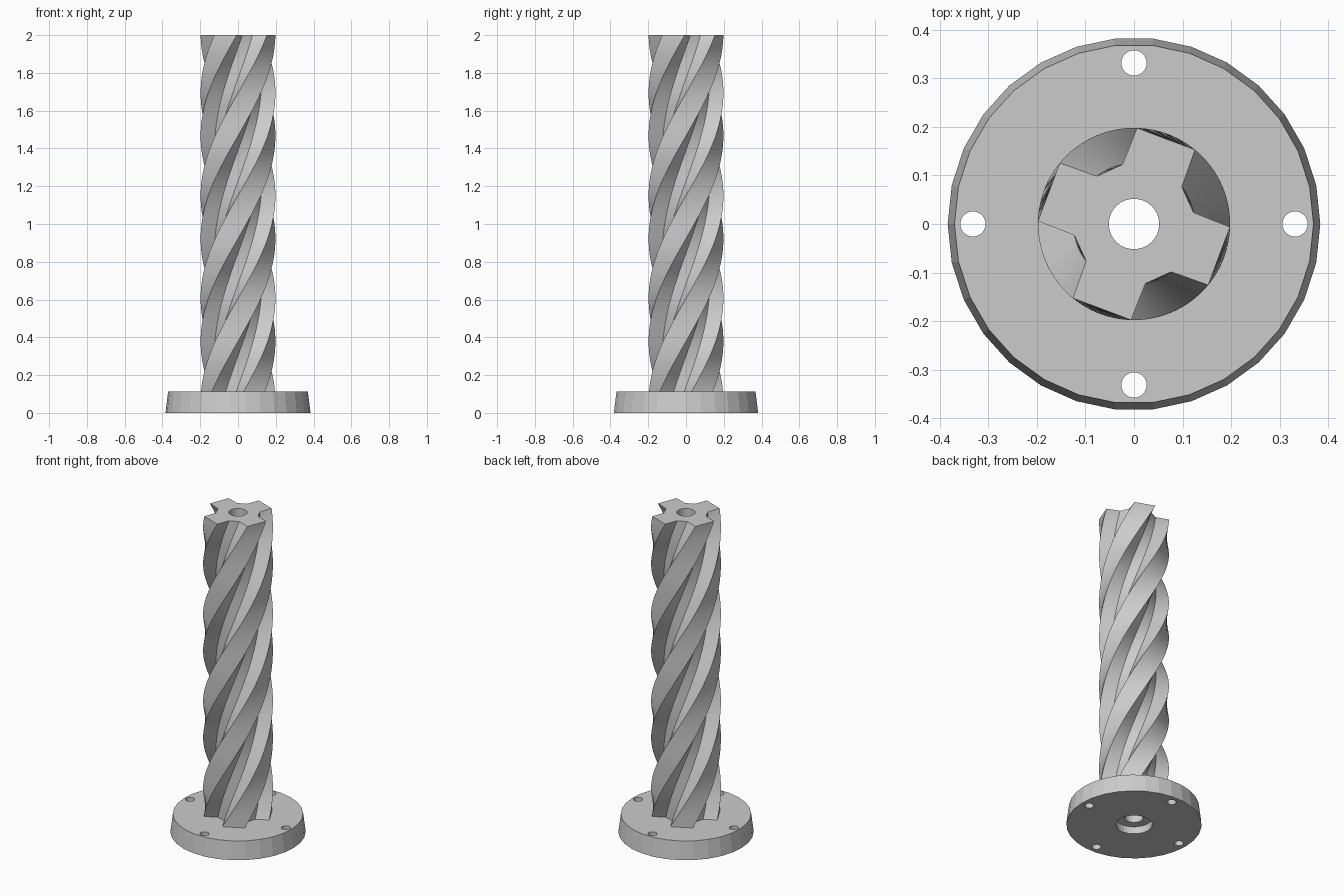
import bpy
import bmesh
from math import sin, cos, radians

if "Cube" in bpy.data.objects:
    bpy.data.objects.remove(bpy.data.objects["Cube"], do_unlink=True)

HEIGHT = 2.0
BASE_TOP = 0.114
BASE_SIDES = 30
BORE = 0.052
TWIST_RATE = 312 / (HEIGHT - BASE_TOP)   # degrees per unit of height
SLICES = 130

# Single grey for everything
grey = bpy.data.materials.new("plain_grey")
grey.use_nodes = True
COLOUR = (0.6, 0.6, 0.6, 1)
grey.diffuse_color = COLOUR
grey.node_tree.nodes["Principled BSDF"].inputs["Base Color"].default_value = COLOUR


def loft(name, rings):
    """Closed solid through a list of equal-length rings of points."""
    bm = bmesh.new()
    loops = [[bm.verts.new(p) for p in ring] for ring in rings]
    n = len(loops[0])
    for low, high in zip(loops, loops[1:]):
        for i in range(n):
            j = (i + 1) % n
            bm.faces.new((low[i], low[j], high[j], high[i]))
    bm.faces.new(loops[0][::-1])
    bm.faces.new(loops[-1])
    mesh = bpy.data.meshes.new(name)
    bm.to_mesh(mesh)
    bm.free()
    obj = bpy.data.objects.new(name, mesh)
    bpy.context.collection.objects.link(obj)
    return obj


def circle(radius, z, sides, x=0, y=0):
    steps = [radians(360 * i / sides) for i in range(sides)]
    return [(x + radius * cos(a), y + radius * sin(a), z) for a in steps]


def drill(radius, low, high, x=0, y=0, sides=BASE_SIDES):
    cutter = loft("cutter", [circle(radius, z, sides, x, y) for z in (low, high)])
    cutter.hide_render = True
    return cutter


def cut(obj, cutters):
    """Subtract the cutters, bake the result and remove the helpers."""
    for cutter in cutters:
        mod = obj.modifiers.new("hole", "BOOLEAN")
        mod.operation = "DIFFERENCE"
        mod.solver = "EXACT"
        mod.object = cutter
    deps = bpy.context.evaluated_depsgraph_get()
    mesh = bpy.data.meshes.new_from_object(obj.evaluated_get(deps))
    obj.modifiers.clear()
    obj.data = mesh
    mesh.materials.clear()
    mesh.materials.append(grey)
    for cutter in cutters:
        bpy.data.objects.remove(cutter, do_unlink=True)


def star_ring(z):
    """Four-lobed section, turned according to height."""
    turn = 24.4 - TWIST_RATE * (HEIGHT - z)
    points = []
    for quarter in range(4):
        # each groove: outer corner, two valley corners, outer corner
        for radius, offset in ((0.198, -26.2), (0.125, -13.5), (0.125, 13.5), (0.198, 26.2)):
            a = radians(turn + 90 * quarter + offset)
            points.append((radius * cos(a), radius * sin(a), z))
    return points


# Tapered round base with stepped centre hole and four screw holes
base = loft("base_flange", [circle(0.384, 0, BASE_SIDES), circle(0.37, BASE_TOP, BASE_SIDES)])
holes = [drill(BORE, -0.1, 0.3), drill(0.104, -0.1, 0.045)]
for k in range(4):
    a = radians(90 * k)
    holes.append(drill(0.026, -0.1, 0.3, 0.332 * cos(a), 0.332 * sin(a)))
cut(base, holes)

# Twisted four-lobed shaft with a straight bore
START = 0.1
shaft = loft("twisted_shaft",
             [star_ring(START + (HEIGHT - START) * i / SLICES) for i in range(SLICES + 1)])
cut(shaft, [drill(BORE, -0.1, HEIGHT + 0.1)])
